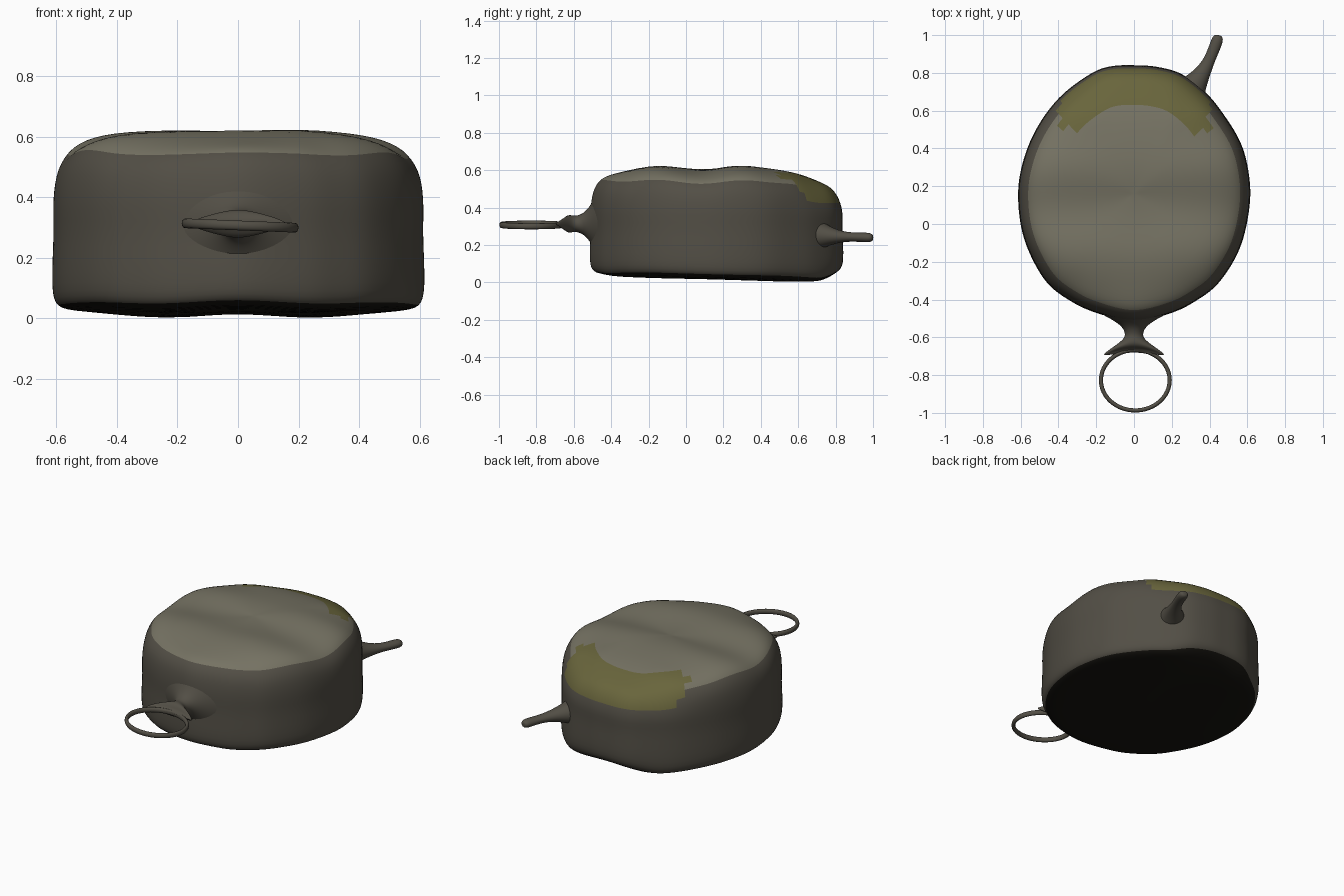
import bpy, bmesh, math
from mathutils import Vector

if "Cube" in bpy.data.objects:
    bpy.data.objects.remove(bpy.data.objects["Cube"])


def material(name, rgb):
    m = bpy.data.materials.new(name)
    m.diffuse_color = (*rgb, 1)
    m.use_nodes = True
    m.node_tree.nodes["Principled BSDF"].inputs["Base Color"].default_value = m.diffuse_color
    return m


METAL = material("dark_metal", (0.085, 0.077, 0.06))
TOP = material("worn_top", (0.18, 0.17, 0.125))
OLIVE = material("olive_patch", (0.14, 0.13, 0.045))
UNDER = material("dark_underside", (0.008, 0.007, 0.005))


def loft(name, rings, mats, closed=False, pick=None, subsurf=0):
    """Skin a list of equal rings; cap the ends unless closed."""
    bm = bmesh.new()
    vs = [[bm.verts.new(p) for p in r] for r in rings]
    n = len(vs[0])
    pairs = list(zip(vs, vs[1:])) + ([(vs[-1], vs[0])] if closed else [])
    for row, (a, b) in enumerate(pairs):
        for i in range(n):
            j = (i + 1) % n
            f = bm.faces.new((a[i], a[j], b[j], b[i]))
            if pick:
                f.material_index = pick(row, f.calc_center_median())
    if not closed:
        bm.faces.new(vs[0][::-1]).material_index = 3 if pick else 0
        bm.faces.new(vs[-1]).material_index = 1 if pick else 0
    bmesh.ops.recalc_face_normals(bm, faces=bm.faces)
    for f in bm.faces:
        f.smooth = True
    me = bpy.data.meshes.new(name)
    bm.to_mesh(me)
    bm.free()
    for m in mats:
        me.materials.append(m)
    ob = bpy.data.objects.new(name, me)
    bpy.context.collection.objects.link(ob)
    if subsurf:
        mod = ob.modifiers.new("smooth", 'SUBSURF')
        mod.levels = mod.render_levels = subsurf
    return ob


def sweep(sections, closed=False, sides=16):
    """Elliptical cross-sections (point, half width, half height) along a path."""
    pts = [Vector(s[0]) for s in sections]
    n = len(pts)
    rings = []
    for i, (p, w, h) in enumerate(sections):
        a = pts[(i - 1) % n] if closed else pts[max(i - 1, 0)]
        b = pts[(i + 1) % n] if closed else pts[min(i + 1, n - 1)]
        side = (b - a).cross(Vector((0, 0, 1))).normalized()
        rings.append([pts[i] + side * (w * math.cos(t)) + Vector((0, 0, h * math.sin(t)))
                      for t in (2 * math.pi * k / sides for k in range(sides))])
    return rings


def closed_spline(points, steps):
    """Catmull-Rom curve through a closed set of points."""
    n, out = len(points), []
    for i in range(n):
        p0, p1, p2, p3 = (Vector(points[(i + k) % n]) for k in (-1, 0, 1, 2))
        for s in range(steps):
            t = s / steps
            out.append(0.5 * (2 * p1 + (p2 - p0) * t + (2 * p0 - 5 * p1 + 4 * p2 - p3) * t * t
                              + (3 * p1 - p0 - 3 * p2 + p3) * t ** 3))
    return out


def smoothstep(a, b, v):
    t = min(max((v - a) / (b - a), 0), 1)
    return t * t * (3 - 2 * t)


# Body: egg-shaped drum with soft, slightly dented surfaces
outline = closed_spline([
    (0, -0.515), (0.2, -0.47), (0.33, -0.405), (0.45, -0.31), (0.56, -0.13), (0.61, 0.08),
    (0.61, 0.25), (0.565, 0.43), (0.46, 0.60), (0.37, 0.705), (0.25, 0.795), (0.12, 0.832),
    (0, 0.84), (-0.12, 0.835), (-0.23, 0.795), (-0.40, 0.665), (-0.53, 0.48), (-0.60, 0.28),
    (-0.612, 0.10), (-0.575, -0.10), (-0.47, -0.30), (-0.34, -0.405), (-0.2, -0.47)], 4)
profile = [(0.01, 0.0), (0.3, 0.0), (0.6, 0.0), (0.85, 0.003), (0.93, 0.01), (0.97, 0.022),
           (0.992, 0.045), (1.002, 0.09), (1.0, 0.18), (0.992, 0.28), (0.997, 0.36),
           (0.992, 0.42), (0.978, 0.475), (0.953, 0.515), (0.915, 0.547), (0.87, 0.568),
           (0.80, 0.585), (0.7, 0.597), (0.55, 0.603), (0.4, 0.604), (0.2, 0.604), (0.01, 0.604)]
CENTRE = Vector((0, 0.16))


def body_point(p, scale, z):
    x, y = CENTRE + (p - CENTRE) * scale
    up = smoothstep(0.4, 0.6, z)
    low = max(1 - z / 0.3, 0)
    ripple = 0.012 * math.cos((y - 0.3) * 14) * (1 - smoothstep(0.5, 0.6, y))
    slope = 0.01 - 0.06 * max(x - 0.2, 0) - 0.012 * max(0.1 - x, 0)
    droop = 0.055 * smoothstep(0.48, 0.74, y) * smoothstep(0.3, 0.5, z)
    tilt = 0.035 * (0.8 - y) / 1.3 + 0.005 * math.cos(x * 12)
    lift = 0.045 * smoothstep(0.7, 0.84, y)
    return Vector((x, y, max(z + up * (ripple + slope) - droop + low * (tilt + lift), 0)))


def body_colour(row, c):
    if row < 5:
        return 3
    if 12 <= row < 17 and c.y > 0.5 and abs(c.x) < 0.40:
        return 2
    return 1 if row >= 14 else 0


loft("body", [[body_point(p, s, z) for p in outline] for s, z in profile],
     (METAL, TOP, OLIVE, UNDER), pick=body_colour, subsurf=1)

# Front stem: flares out of the body, narrows, then spreads to a crescent lug
stem = [(-0.43, 0.27, 0.22), (-0.475, 0.18, 0.165), (-0.505, 0.12, 0.11), (-0.535, 0.075, 0.07),
        (-0.56, 0.054, 0.052), (-0.59, 0.046, 0.042), (-0.615, 0.062, 0.048),
        (-0.632, 0.11, 0.047), (-0.645, 0.155, 0.038), (-0.655, 0.165, 0.022), (-0.66, 0.16, 0.014)]
stem_rings = sweep([((0, y, 0.313), w, h) for y, w, h in stem])
for r in stem_rings[-4:]:
    for p in r:
        p.y -= 1.5 * p.x ** 2          # wrap the lug round the ring
loft("front_stem", stem_rings, (METAL,), subsurf=2)

# Pull ring: thin band, very slightly tilted
ring = []
for k in range(64):
    a = 2 * math.pi * k / 64
    x = 0.182 * math.cos(a)
    ring.append(((0.007 + x, -0.827 + 0.16 * math.sin(a), 0.307 - 0.04 * x), 0.011, 0.016))
loft("pull_ring", sweep(ring, closed=True, sides=12), (METAL,), closed=True)

# Rear lever: tapering peg with a flared root
lever = [((0.27, 0.66, 0.26), 0.11, 0.11), ((0.325, 0.745, 0.25), 0.064, 0.06),
         ((0.37, 0.81, 0.245), 0.040, 0.035), ((0.40, 0.87, 0.243), 0.030, 0.025),
         ((0.425, 0.93, 0.241), 0.031, 0.025), ((0.442, 0.975, 0.24), 0.032, 0.027),
         ((0.447, 0.995, 0.239), 0.024, 0.02), ((0.448, 1.0, 0.239), 0.01, 0.01)]
loft("rear_lever", sweep(lever), (METAL,), subsurf=2)
